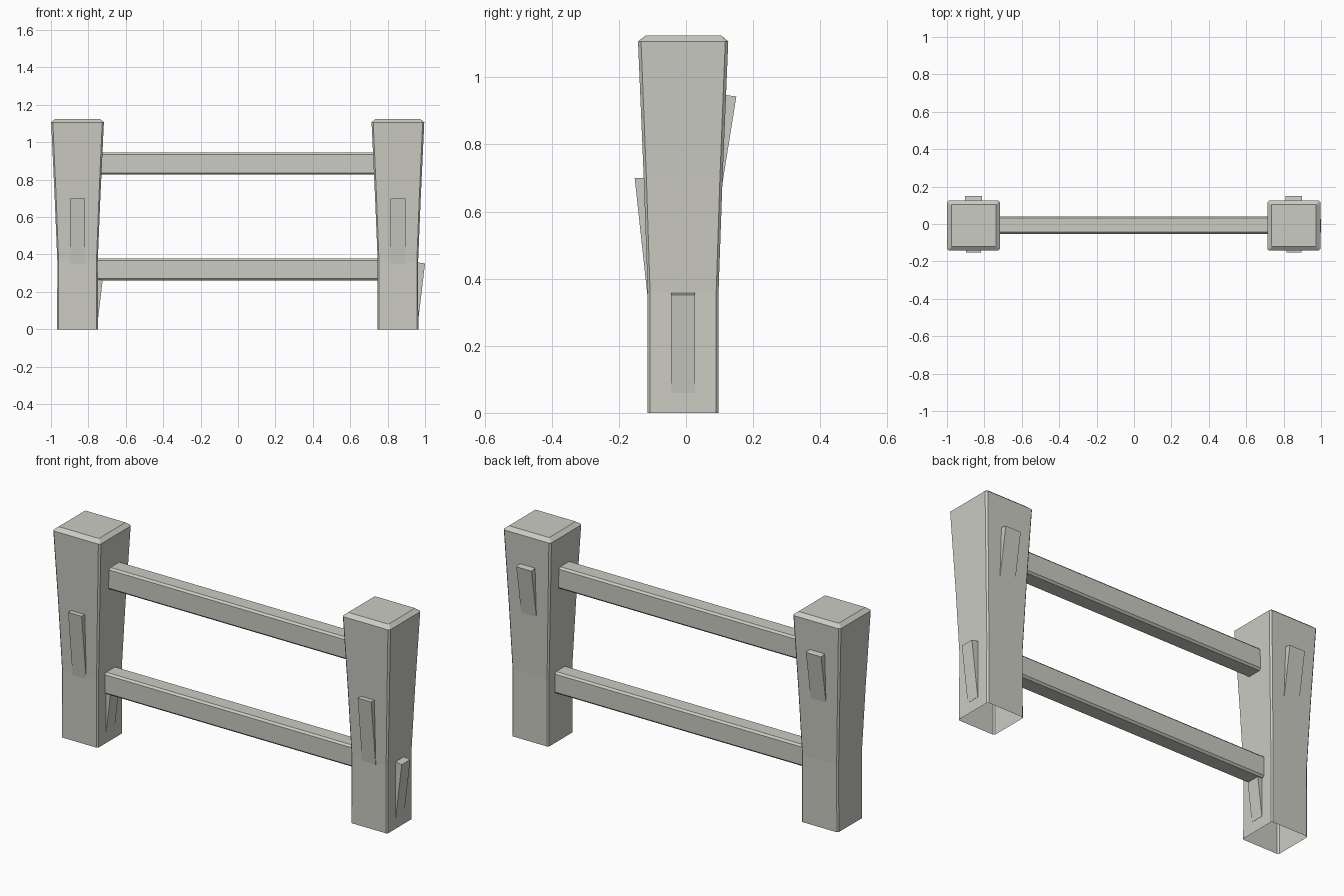
import bpy
import bmesh

cube = bpy.data.objects.get("Cube")
if cube:
    bpy.data.objects.remove(cube, do_unlink=True)

stone = bpy.data.materials.new("pale_grey_wood")
stone.use_nodes = True
colour = (0.6, 0.6, 0.55, 1)
stone.diffuse_color = colour
stone.node_tree.nodes["Principled BSDF"].inputs["Base Color"].default_value = colour


def chamfered(x0, x1, y0, y1, c):
    """Rectangle outline with cut corners, counter-clockwise."""
    return [(x0 + c, y0), (x1 - c, y0), (x1, y0 + c), (x1, y1 - c),
            (x1 - c, y1), (x0 + c, y1), (x0, y1 - c), (x0, y0 + c)]


def loft(name, rings, cap_start=True):
    """Skin a list of point rings and close the ends."""
    bm = bmesh.new()
    loops = [[bm.verts.new(p) for p in ring] for ring in rings]
    for a, b in zip(loops, loops[1:]):
        for i in range(len(a)):
            j = (i + 1) % len(a)
            bm.faces.new((a[i], a[j], b[j], b[i]))
    bm.faces.new(loops[-1])
    if cap_start:
        bm.faces.new(loops[0][::-1])
        bmesh.ops.recalc_face_normals(bm, faces=bm.faces)
    mesh = bpy.data.meshes.new(name)
    bm.to_mesh(mesh)
    bm.free()
    mesh.materials.append(stone)
    obj = bpy.data.objects.new(name, mesh)
    bpy.context.collection.objects.link(obj)
    return obj


def wedge(name, profile, centre, half, axis):
    """Extrude a splinter profile of (outward, z) points sideways."""
    rings = []
    for s in (centre - half, centre + half):
        rings.append([(s, d, z) if axis == "y" else (d, s, z) for d, z in profile])
    return loft(name, rings)


# Flared posts: height, half width, front, back, corner cut
sections = [(0, 0.109, -0.115, 0.097, 0.007),
            (0.36, 0.108, -0.114, 0.097, 0.007),
            (0.7, 0.122, -0.126, 0.109, 0.008),
            (1.107, 0.141, -0.143, 0.126, 0.009),
            (1.125, 0.119, -0.12, 0.105, 0.002)]

for side, cx in (("right", -0.858), ("left", 0.855)):
    loft(side + "_post",
         [[(x, y, z) for x, y in chamfered(cx - w, cx + w, f, b, c)]
          for z, w, f, b, c in sections], cap_start=False)
    # Raised splinters on the front, back and one side of each post
    wedge(side + "_front_splinter",
          [(-0.11, 0.35), (-0.115, 0.35), (-0.153, 0.7), (-0.12, 0.7)], cx, 0.04, "y")
    wedge(side + "_back_splinter",
          [(0.104, 0.68), (0.108, 0.68), (0.15, 0.943), (0.115, 0.948)], cx - 0.001, 0.045, "y")
    wedge(side + "_side_splinter",
          [(cx + 0.104, 0.06), (cx + 0.11, 0.06), (cx + 0.145, 0.352), (cx + 0.104, 0.358)],
          -0.009, 0.036, "x")

# Chamfered rails between the posts
for name, low, high, reach in (("lower_rail", 0.262, 0.378, 0.76),
                               ("upper_rail", 0.827, 0.945, 0.74)):
    loft(name, [[(x, y, z) for y, z in chamfered(-0.053, 0.041, low, high, 0.01)]
                for x in (-reach, reach)])
